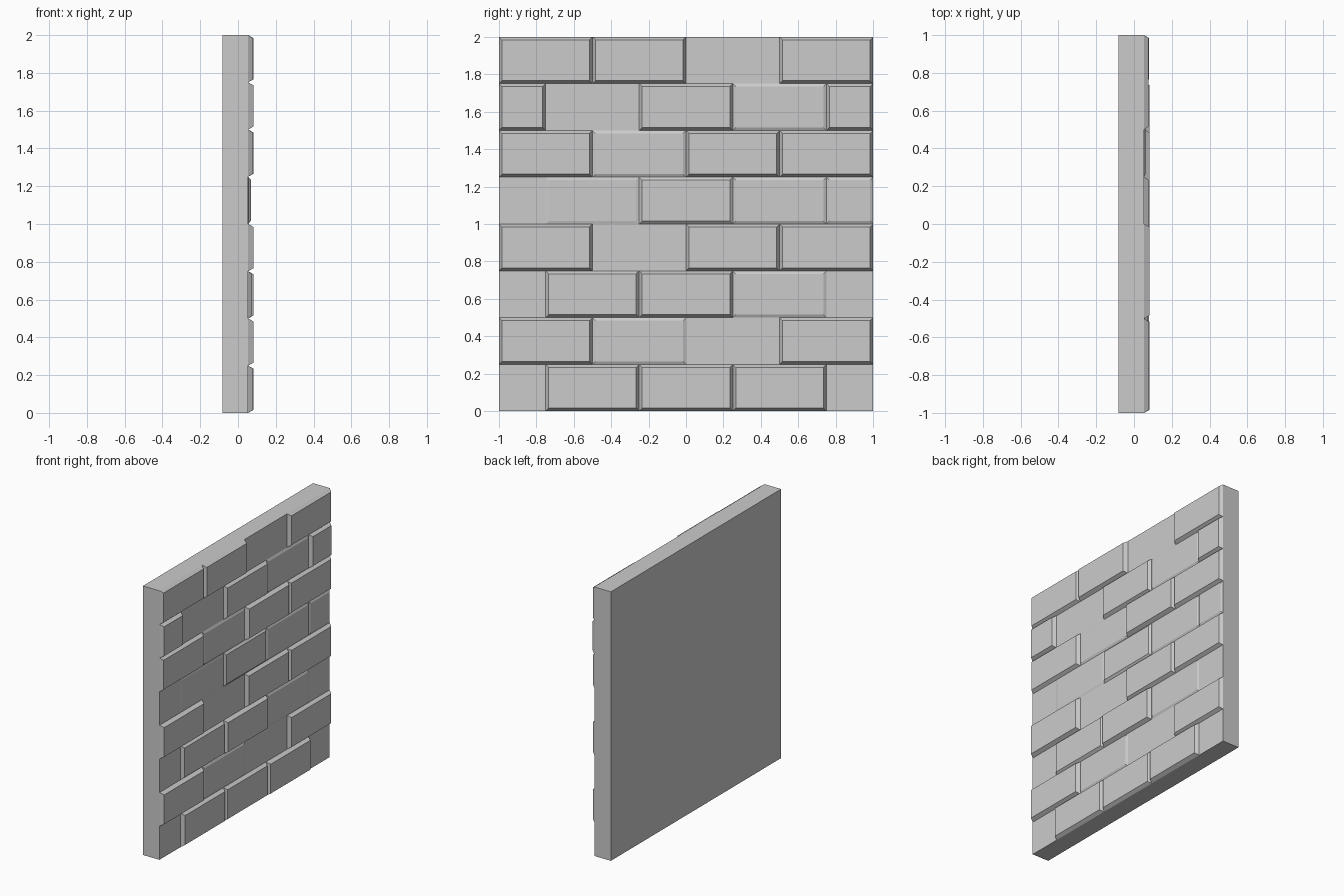
import bpy, bmesh

if "Cube" in bpy.data.objects:
    bpy.data.objects.remove(bpy.data.objects["Cube"])

BACK, FACE = -0.082, 0.054     # slab back and front planes in x
COURSE, INSET = 0.25, 0.016    # course height, chamfer width

# Brick protrusions per course, bottom to top (0 = flush with slab)
F, H, S = 0.028, 0.024, 0.008
courses = [
    [0, 0.025, 0.024, F, 0],
    [F, S, 0, H],
    [0, 0.02, F, S, 0],
    [F, 0, H, H],
    [0, 0.004, 0.014, S, S],
    [H, S, F, H],
    [F, 0, H, S, 0.025],
    [H, F, 0, H],
]
joints = [[-1, -0.75, -0.25, 0.25, 0.75, 1], [-1, -0.5, 0, 0.5, 1]]


def make_object(name, bm):
    bmesh.ops.remove_doubles(bm, verts=bm.verts, dist=1e-5)
    mesh = bpy.data.meshes.new(name)
    bm.to_mesh(mesh)
    bm.free()
    obj = bpy.data.objects.new(name, mesh)
    bpy.context.collection.objects.link(obj)
    return obj


def rect(bm, x, y0, y1, z0, z1):
    return [bm.verts.new((x, y, z)) for y, z in
            ((y0, z0), (y1, z0), (y1, z1), (y0, z1))]


def add_brick(bm, y0, y1, z0, z1, depth):
    base = rect(bm, FACE, y0, y1, z0, z1)
    if depth == 0:
        bm.faces.new(base)
        return
    top = rect(bm, FACE + depth, y0 + INSET, y1 - INSET, z0 + INSET, z1 - INSET)
    bm.faces.new(top)
    for i in range(4):
        j = (i + 1) % 4
        bm.faces.new((base[i], base[j], top[j], top[i]))


# Slab: back and four edges, open where the brick face covers it
bm = bmesh.new()
back = rect(bm, BACK, -1, 1, 0, 2)
front = rect(bm, FACE, -1, 1, 0, 2)
bm.faces.new(back[::-1])
for i in range(4):
    j = (i + 1) % 4
    bm.faces.new((back[i], back[j], front[j], front[i]))
make_object("wall_slab", bm)

# Brick face: running bond with chamfered bricks, some flush
bm = bmesh.new()
for row, depths in enumerate(courses):
    ys = joints[row % 2]
    for y0, y1, d in zip(ys, ys[1:], depths):
        add_brick(bm, y0, y1, row * COURSE, (row + 1) * COURSE, d)
make_object("brick_face", bm)
